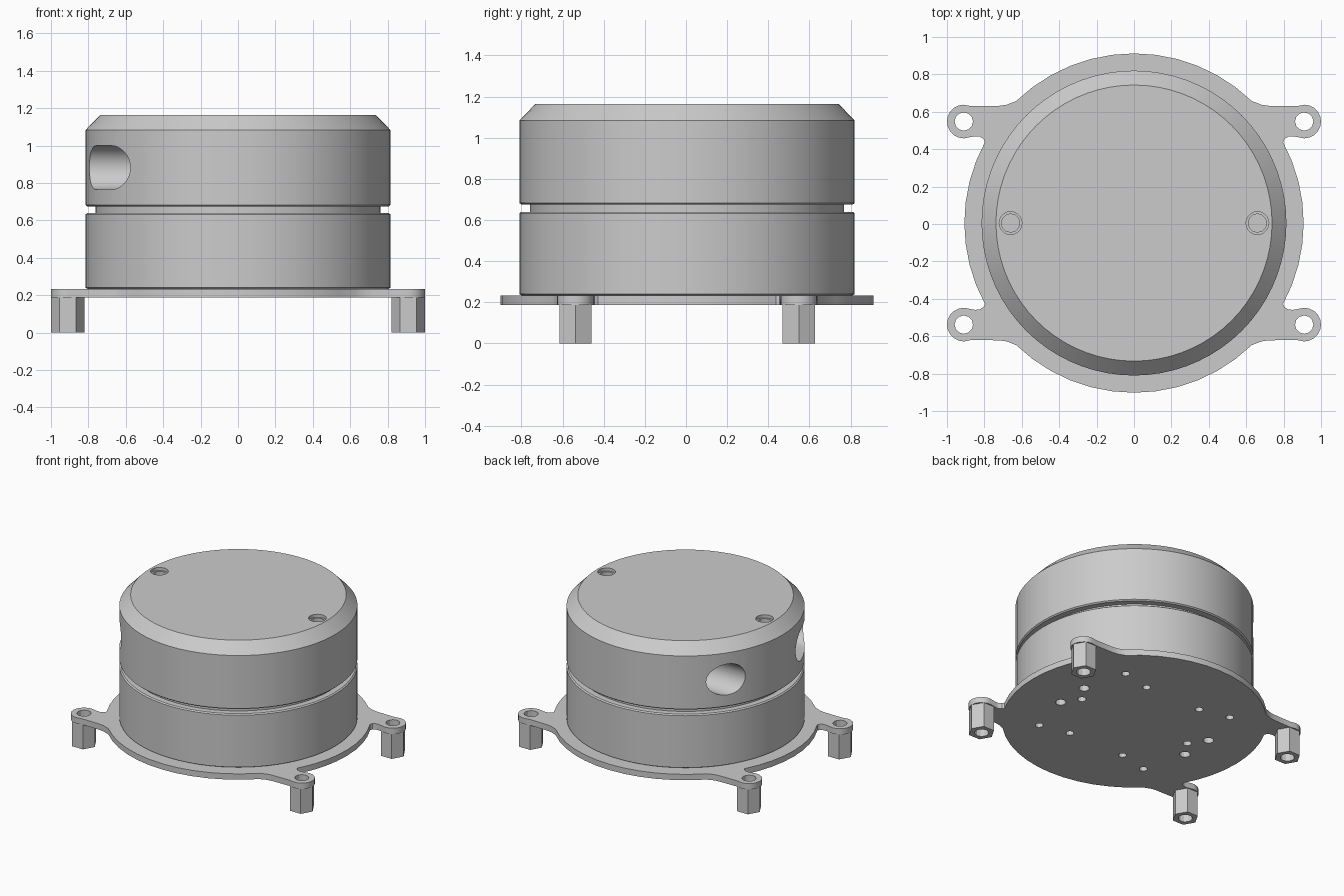
import bpy, bmesh
from math import sin, cos, radians, pi

if "Cube" in bpy.data.objects:
    bpy.data.objects.remove(bpy.data.objects["Cube"])

CY = 0.005  # depth centre of the round parts

grey = bpy.data.materials.new("light_grey")
grey.use_nodes = True
COLOUR = (0.6, 0.6, 0.6, 1)
grey.diffuse_color = COLOUR
grey.node_tree.nodes["Principled BSDF"].inputs["Base Color"].default_value = COLOUR


def finish(name, bm):
    bmesh.ops.recalc_face_normals(bm, faces=bm.faces)
    mesh = bpy.data.meshes.new(name)
    bm.to_mesh(mesh)
    bm.free()
    mesh.materials.append(grey)
    ob = bpy.data.objects.new(name, mesh)
    bpy.context.collection.objects.link(ob)
    return ob


def arc(cx, cy, r, start, end, n):
    """Points on an arc, both ends included, angles in degrees."""
    angles = [radians(start + (end - start) * i / n) for i in range(n + 1)]
    return [(cx + r * cos(a), cy + r * sin(a)) for a in angles]


def prism(name, outline, z0, z1, along_x=False):
    """Extrude an outline along z, or a (y, z) outline along x."""
    bm = bmesh.new()
    place = (lambda a, b, h: (h, a, b)) if along_x else (lambda a, b, h: (a, b, h))
    low = [bm.verts.new(place(a, b, z0)) for a, b in outline]
    high = [bm.verts.new(place(a, b, z1)) for a, b in outline]
    bm.faces.new(low)
    bm.faces.new(high)
    n = len(outline)
    for i in range(n):
        j = (i + 1) % n
        bm.faces.new((low[i], low[j], high[j], high[i]))
    return finish(name, bm)


def rod(name, x, y, r, z0, z1, sides=16):
    return prism(name, arc(x, y, r, 0, 360, sides)[:-1], z0, z1)


def turned(name, profile, segments=72):
    """Closed solid of revolution from (radius, height) points."""
    bm = bmesh.new()
    rings = []
    for r, z in profile:
        rings.append([bm.verts.new((r * cos(2 * pi * i / segments),
                                    CY + r * sin(2 * pi * i / segments), z))
                      for i in range(segments)])
    for a, b in zip(rings, rings[1:]):
        for i in range(segments):
            j = (i + 1) % segments
            bm.faces.new((a[i], a[j], b[j], b[i]))
    bm.faces.new(rings[0])
    bm.faces.new(rings[-1])
    return finish(name, bm)


def cut(ob, cutters):
    for cutter in cutters:
        mod = ob.modifiers.new("cut", "BOOLEAN")
        mod.operation = "DIFFERENCE"
        mod.solver = "EXACT"
        mod.object = cutter
        bpy.context.view_layer.objects.active = ob
        bpy.ops.object.modifier_apply(modifier=mod.name)
        bpy.data.objects.remove(cutter)


def smooth(ob):
    bpy.ops.object.select_all(action="DESELECT")
    ob.select_set(True)
    bpy.context.view_layer.objects.active = ob
    bpy.ops.object.shade_smooth_by_angle(angle=radians(28))


CORNERS = [(sx, sy) for sx in (1, -1) for sy in (1, -1)]
FOOT_X, FOOT_Y = 0.91, 0.543

# Base plate: one quarter of the outline, mirrored round
quarter = (arc(0, 0, 0.907, 0, 28.5, 4)
           + [(0.805, 0.45), (0.825, 0.462), (0.85, 0.464)]
           + arc(FOOT_X, FOOT_Y, 0.09, -90, 90, 10)
           + [(0.87, 0.625), (0.72, 0.627), (0.68, 0.633), (0.655, 0.643)]
           + arc(0, 0, 0.907, 46, 90, 6))
left_half = quarter + [(-x, y) for x, y in reversed(quarter[:-1])]
outline = left_half + [(x, -y) for x, y in reversed(left_half[1:-1])]
plate = prism("base_plate", [(x, y + CY) for x, y in outline], 0.188, 0.232)

# Mounting holes through the plate
holes = [(sx * FOOT_X, sy * FOOT_Y, 0.049) for sx, sy in CORNERS]
for sx, sy in CORNERS:
    holes += [(sx * 0.465, sy * 0.46, 0.028), (sx * 0.235, sy * 0.408, 0.028),
              (sx * 0.555, sy * 0.125, 0.037)]
holes += [(sx * 0.47, 0, 0.03) for sx in (1, -1)]
cut(plate, [rod("hole_cutter", x, y + CY, r, 0.1, 0.3, 12) for x, y, r in holes])
smooth(plate)

# Hexagonal feet with a bore
for sx, sy in CORNERS:
    x, y = sx * FOOT_X, sy * FOOT_Y + CY
    name = ("front" if sy < 0 else "back") + ("_left" if sx > 0 else "_right") + "_foot"
    foot = rod(name, x, y, 0.09, 0, 0.188, 6)
    cut(foot, [rod("bore_cutter", x, y, 0.049, -0.1, 0.3, 12)])
    smooth(foot)

# Lower housing, recessed core and chamfered upper housing
lower = turned("lower_housing", [(0.8, 0.232), (0.815, 0.24), (0.815, 0.632), (0.806, 0.64)])
core = turned("groove_core", [(0.762, 0.63), (0.762, 0.69)])
upper = turned("upper_housing", [(0.806, 0.675), (0.815, 0.683), (0.815, 1.083), (0.738, 1.163)])

# Cable openings in the right side: a long slot and a round hole
R, Z = 0.117, 0.882
slot = arc(-0.29, Z, R, -90, 90, 16) + arc(-0.455, Z, R, 90, 270, 16)
cutters = [prism("slot_cutter", slot, -1, -0.35, along_x=True),
           prism("port_cutter", arc(0.465, Z, R, 0, 360, 32)[:-1], -1, -0.35, along_x=True)]

# Stepped screw recesses in the lid
for x in (-0.66, 0.66):
    cutters += [rod("recess_cutter", x, CY, 0.061, 1.14, 1.3, 20),
                rod("recess_cutter", x, CY, 0.049, 1.05, 1.3, 12)]
cut(upper, cutters)

for ob in (lower, core, upper):
    smooth(ob)
